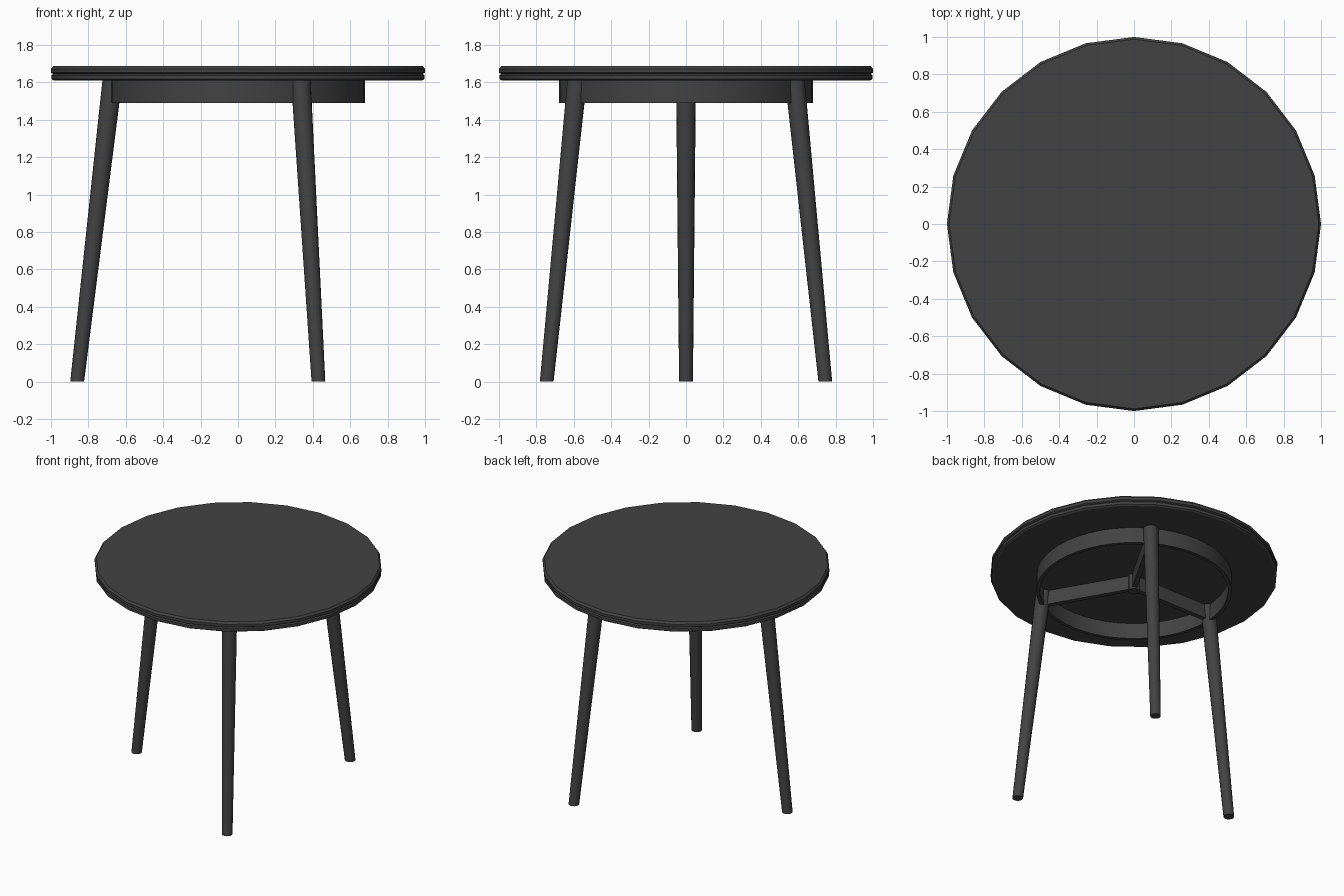
import bpy, bmesh
from math import cos, sin, radians, tau
from mathutils import Matrix, Vector

cube = bpy.data.objects.get("Cube")
if cube:
    bpy.data.objects.remove(cube, do_unlink=True)

COLOUR = (0.055, 0.055, 0.055, 1)
paint = bpy.data.materials.new("charcoal")
paint.use_nodes = True
paint.diffuse_color = COLOUR
bsdf = next(n for n in paint.node_tree.nodes if n.type == 'BSDF_PRINCIPLED')
bsdf.inputs["Base Color"].default_value = COLOUR
bsdf.inputs["Roughness"].default_value = 0.7

APRON_BOTTOM, UNDERSIDE, TOP = 1.49, 1.61, 1.687
LEG_ANGLES = {"left_front_leg": -60, "left_back_leg": 60, "right_leg": 180}


def finish(bm, name, angle=30):
    bmesh.ops.recalc_face_normals(bm, faces=bm.faces)
    mesh = bpy.data.meshes.new(name)
    bm.to_mesh(mesh)
    bm.free()
    mesh.materials.append(paint)
    obj = bpy.data.objects.new(name, mesh)
    bpy.context.collection.objects.link(obj)
    bpy.ops.object.select_all(action='DESELECT')
    obj.select_set(True)
    bpy.context.view_layer.objects.active = obj
    bpy.ops.object.shade_smooth_by_angle(angle=radians(angle))
    return obj


def lathe(name, profile, sides, closed):
    """Turn a (radius, z) profile around z; open profiles get flat caps."""
    bm = bmesh.new()
    rings = [[bm.verts.new((r * cos(tau * i / sides), r * sin(tau * i / sides), z))
              for i in range(sides)] for r, z in profile]
    pairs = list(zip(rings, rings[1:]))
    if closed:
        pairs.append((rings[-1], rings[0]))
    else:
        bm.faces.new(rings[0])
        bm.faces.new(rings[-1])
    for a, b in pairs:
        for i in range(sides):
            j = (i + 1) % sides
            bm.faces.new((a[i], a[j], b[j], b[i]))
    return finish(bm, name)


# Round top with softened edges and a fine line around the rim
lathe("table_top", [(0.985, UNDERSIDE), (0.997, 1.618), (0.997, 1.638), (0.988, 1.645),
                    (1.0, 1.652), (1.0, 1.672), (0.988, TOP)], 24, False)

# Apron ring under the top
lathe("apron", [(0.68, APRON_BOTTOM), (0.68, UNDERSIDE),
                (0.655, UNDERSIDE), (0.655, APRON_BOTTOM)], 48, True)

# Small hub where the braces meet
lathe("brace_hub", [(0.045, APRON_BOTTOM), (0.045, UNDERSIDE)], 6, False)

for name, degrees in LEG_ANGLES.items():
    turn = Matrix.Rotation(radians(degrees), 4, 'Z')

    # Tapered leg, splayed outwards with level ends
    bm = bmesh.new()
    bmesh.ops.create_cone(bm, cap_ends=True, segments=16, radius1=0.037,
                          radius2=0.053, depth=UNDERSIDE)
    for v in bm.verts:
        v.co += Vector((0.86 if v.co.z < 0 else 0.672, 0, UNDERSIDE / 2))
    bm.transform(turn)
    finish(bm, name, 40)

    # Flat brace from the hub to the leg
    bm = bmesh.new()
    bmesh.ops.create_cube(bm, size=1)
    bm.transform(turn @ Matrix.Translation((0.335, 0, 1.557))
                 @ Matrix.Diagonal((0.63, 0.035, 0.106, 1)))
    finish(bm, name.replace("leg", "brace"))
